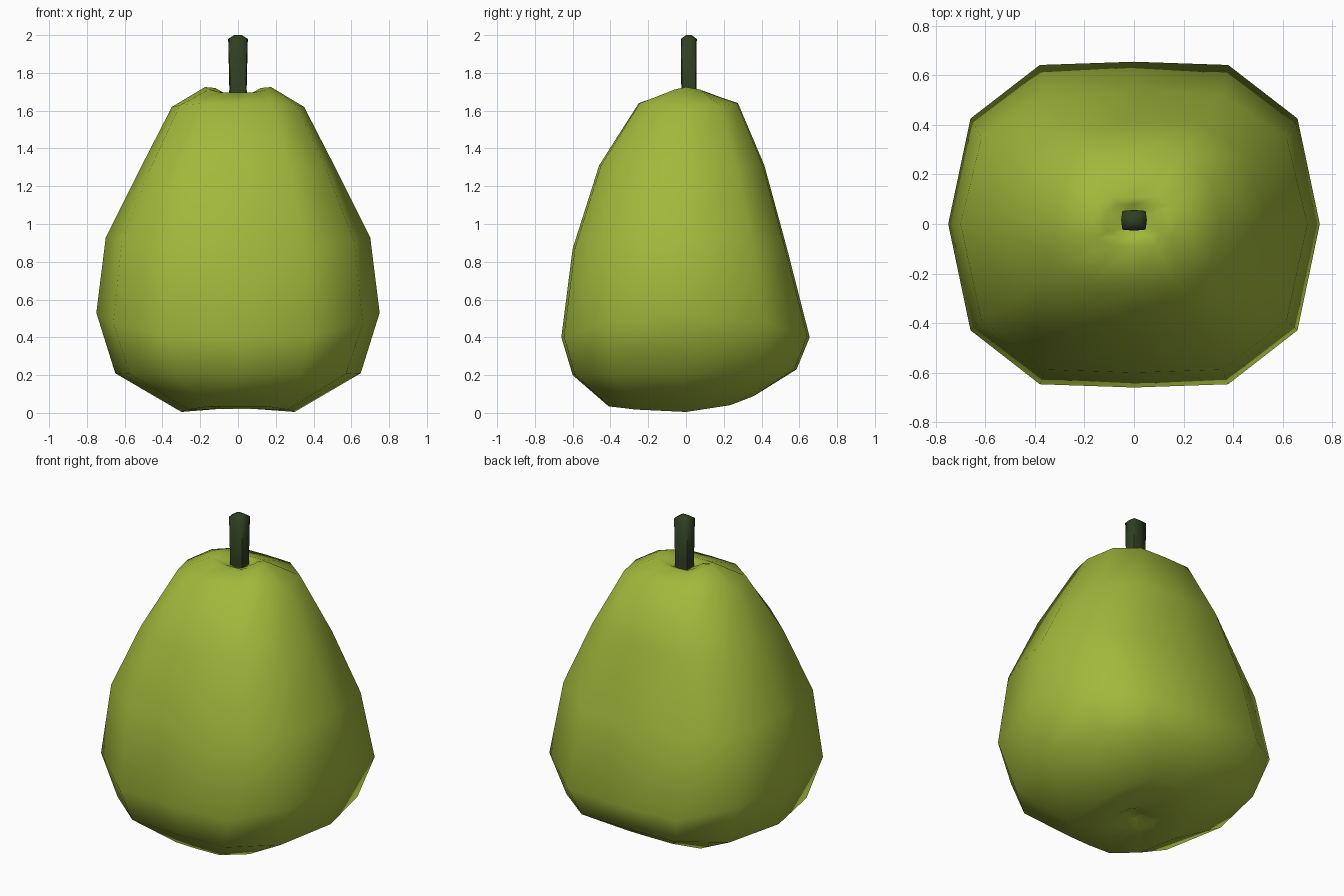
import bpy, bmesh, math

if "Cube" in bpy.data.objects:
    bpy.data.objects.remove(bpy.data.objects["Cube"])


def loft(name, rings, color):
    """Skin a list of equal-length vertex rings, closing both ends."""
    bm = bmesh.new()
    loops = [[bm.verts.new(p) for p in ring] for ring in rings]
    n = len(loops[0])
    for a, b in zip(loops, loops[1:]):
        for i in range(n):
            j = (i + 1) % n
            bm.faces.new((a[i], a[j], b[j], b[i]))
    bm.faces.new(loops[0][::-1])
    bm.faces.new(loops[-1])
    bmesh.ops.recalc_face_normals(bm, faces=bm.faces)
    mesh = bpy.data.meshes.new(name)
    bm.to_mesh(mesh)
    bm.free()
    obj = bpy.data.objects.new(name, mesh)
    bpy.context.collection.objects.link(obj)
    mat = bpy.data.materials.new(name + "_color")
    mat.diffuse_color = color
    mat.use_nodes = True
    mat.node_tree.nodes["Principled BSDF"].inputs["Base Color"].default_value = mat.diffuse_color
    mesh.materials.append(mat)
    bpy.context.view_layer.objects.active = obj
    obj.select_set(True)
    bpy.ops.object.shade_smooth_by_angle(angle=math.radians(65))
    obj.select_set(False)
    return obj


# Twelve-sided, slightly boxy cross-section
quarter = [(1, 0), (0.88, 0.65), (0.507, 0.98), (0, 1), (-0.507, 0.98), (-0.88, 0.65)]
section = quarter + [(-x, -y) for x, y in quarter]


def pear_ring(side, front, back):
    """Each argument is (radius, height) in that direction."""
    ring = []
    for u, v in section:
        r, z = back if v > 0 else front
        t = v * v
        ring.append((u * side[0], v * r, side[1] * (1 - t) + z * t))
    return ring


# Pear body, from the bottom dimple up to the stem dimple
profile = [
    ((0.04, 0.06), (0.04, 0.06), (0.04, 0.06)),
    ((0.11, 0.02), (0.11, 0.02), (0.11, 0.03)),
    ((0.30, 0.005), (0.41, 0.035), (0.36, 0.09)),
    ((0.65, 0.21), (0.60, 0.20), (0.585, 0.23)),
    ((0.75, 0.53), (0.66, 0.40), (0.655, 0.40)),
    ((0.70, 0.93), (0.60, 0.87), (0.535, 0.87)),
    ((0.535, 1.26), (0.46, 1.31), (0.415, 1.31)),
    ((0.35, 1.62), (0.25, 1.64), (0.275, 1.64)),
    ((0.175, 1.725), (0.09, 1.695), (0.11, 1.695)),
    ((0.12, 1.72), (0.05, 1.685), (0.08, 1.69)),
    ((0.06, 1.685), (0.03, 1.67), (0.06, 1.67)),
]
loft("pear_body", [pear_ring(*p) for p in profile], (0.36, 0.48, 0.045, 1))

# Square stem with a slightly domed tip
square = [(1, 0), (0.9, 0.9), (0, 1), (-0.9, 0.9), (-1, 0), (-0.9, -0.9), (0, -1), (0.9, -0.9)]
stem = [(0.048, 0.04, 1.64), (0.046, 0.04, 1.72), (0.052, 0.042, 1.98), (0.02, 0.015, 2.0)]
loft("stem", [[(u * a, 0.015 + v * b, z) for u, v in square] for a, b, z in stem],
     (0.03, 0.05, 0.015, 1))
